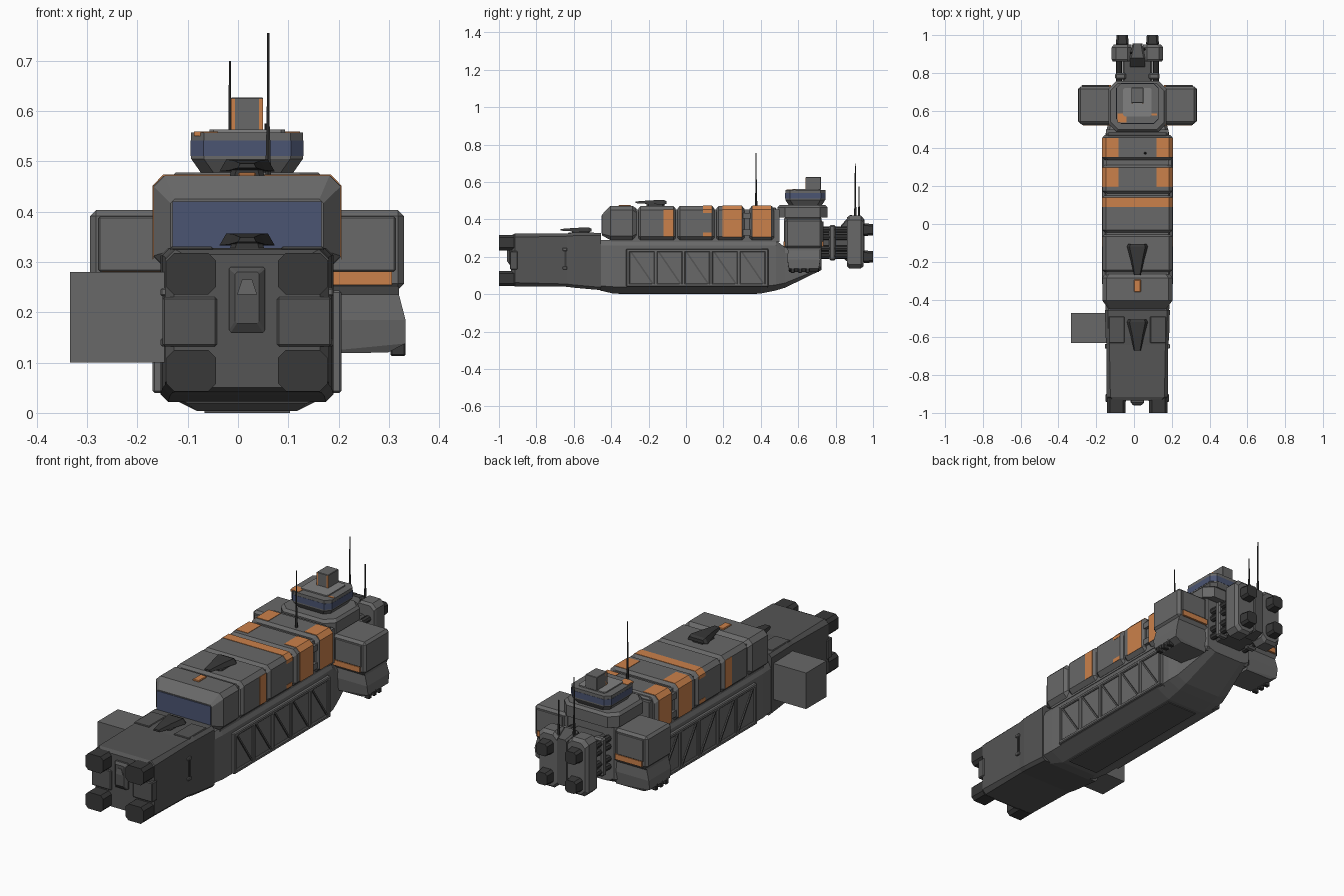
import bpy, bmesh, math
from mathutils import Vector

CX = 0.018  # the ship's own mid-plane; the side crate shifts the overall centre


def material(name, rgb):
    m = bpy.data.materials.new(name)
    m.diffuse_color = (*rgb, 1)
    return m


GREY = material("hull_grey", (0.14, 0.14, 0.14))
MID = material("mid_grey", (0.09, 0.09, 0.09))
DARK = material("dark_grey", (0.04, 0.04, 0.04))
LIGHT = material("light_grey", (0.22, 0.22, 0.22))
ORANGE = material("orange", (0.6, 0.22, 0.07))
BLUE = material("window_blue", (0.07, 0.09, 0.17))


def finish(name, bm, mat):
    bmesh.ops.recalc_face_normals(bm, faces=bm.faces)
    me = bpy.data.meshes.new(name)
    bm.to_mesh(me)
    bm.free()
    me.materials.append(mat)
    ob = bpy.data.objects.new(name, me)
    ob.location.x = CX
    bpy.context.collection.objects.link(ob)
    return ob


def box(name, xs, ys, zs, bevel=0.0, mat=GREY):
    lo, hi = zip(*[(min(r), max(r)) for r in (xs, ys, zs)])
    bm = bmesh.new()
    bmesh.ops.create_cube(bm, size=1)
    for v in bm.verts:
        v.co = [l + (c + 0.5) * (h - l) for c, l, h in zip(v.co, lo, hi)]
    if bevel:
        bmesh.ops.bevel(bm, geom=bm.edges[:], offset=bevel, segments=1, affect='EDGES')
    return finish(name, bm, mat)


def loft(name, rings, mat=GREY):
    bm = bmesh.new()
    vs = [[bm.verts.new(p) for p in r] for r in rings]
    n = len(vs[0])
    for a, b in zip(vs, vs[1:]):
        for i in range(n):
            bm.faces.new((a[i], a[(i + 1) % n], b[(i + 1) % n], b[i]))
    bm.faces.new(vs[0])
    bm.faces.new(vs[-1])
    return finish(name, bm, mat)


def ring(axis, pos, a, b, c):
    """Chamfered rectangle across the given axis."""
    (a0, a1), (b0, b1) = a, b
    pts = [(a0 + c, b0), (a1 - c, b0), (a1, b0 + c), (a1, b1 - c),
           (a1 - c, b1), (a0 + c, b1), (a0, b1 - c), (a0, b0 + c)]
    return [(u, pos, v) if axis == 'y' else (u, v, pos) for u, v in pts]


def rod(name, p, q, r1, r2, sides=8, mat=DARK):
    p, q = Vector(p), Vector(q)
    bm = bmesh.new()
    bmesh.ops.create_cone(bm, cap_ends=True, segments=sides, radius1=r1, radius2=r2, depth=(q - p).length)
    rot = (q - p).to_track_quat('Z', 'Y').to_matrix()
    for v in bm.verts:
        v.co = rot @ v.co + (p + q) / 2
    return finish(name, bm, mat)


# Lower hull: keel-shaped sections along the length
def hull_ring(y, zb, hb, zs, hs, zt):
    half = [(hb, zb), (hs, zs), (hs, zt - 0.03), (hs - 0.015, zt)]
    return [(x, y, z) for x, z in half] + [(-x, y, z) for x, z in reversed(half)]


loft("lower_hull", [hull_ring(*r) for r in (
    (-0.46, 0.02, 0.12, 0.045, 0.168, 0.29), (-0.39, 0.004, 0.1, 0.04, 0.172, 0.29),
    (0.40, 0.004, 0.1, 0.04, 0.172, 0.29), (0.48, 0.02, 0.1, 0.05, 0.168, 0.29),
    (0.53, 0.035, 0.1, 0.06, 0.155, 0.25), (0.725, 0.13, 0.08, 0.14, 0.115, 0.25))])
box("keel_plate", (-0.085, 0.085), (-0.36, 0.38), (0, 0.02), 0, MID)

# Truss panels on both flanks
Y0, CELL = -0.31, 0.148
for s in (-1, 1):
    loft("flank_panel", [[(s * 0.16, y, 0.035), (s * 0.18, y, 0.05), (s * 0.18, y, 0.235), (s * 0.16, y, 0.255)]
                         for y in (Y0 - 0.008, Y0 + 5 * CELL + 0.008)])
    for z in (0.04, 0.225):
        box("flank_rail", (s * 0.165, s * 0.188), (Y0 - 0.01, Y0 + 5 * CELL + 0.01), (z, z + 0.018), 0.004)
    for i in range(6):
        y = Y0 + i * CELL
        box("flank_post", (s * 0.165, s * 0.188), (y - 0.01, y + 0.01), (0.04, 0.243), 0.004)
        if i < 5:
            loft("flank_brace", [[(x, y + 0.01, 0.228), (x, y + 0.02, 0.228), (x, y + CELL - 0.01, 0.056),
                                  (x, y + CELL - 0.02, 0.056)] for x in (s * 0.175, s * 0.186)], MID)

# Front block with corner pods, hatches and central door
loft("front_block", [ring('y', y, (-h, h), (zb, zt), c) for y, h, zb, zt, c in (
    (-0.935, 0.145, 0.05, 0.315, 0.02), (-0.915, 0.163, 0.042, 0.325, 0.02),
    (-0.64, 0.163, 0.04, 0.325, 0.015), (-0.60, 0.168, 0.035, 0.328, 0.015),
    (-0.455, 0.172, 0.022, 0.328, 0.015))], MID)
for s in (-1, 1):
    for z in ((0.043, 0.125), (0.235, 0.318)):
        loft("front_pod", [ring('y', y, sorted((s * 0.062, s * 0.16)), z, 0.015) for y in (-1.0, -0.92)], DARK)
    box("front_cheek", (s * 0.06, s * 0.168), (-0.942, -0.9), (0.132, 0.23), 0.004, MID)
    box("roof_hatch", (s * 0.068, s * 0.152), (-0.63, -0.49), (0.32, 0.331), 0.003, MID)
    for z in (0.14, 0.24):
        box("side_clamp", (s * 0.155, s * 0.172), (-0.66, -0.635), (z - 0.008, z + 0.008), 0.003)
    box("side_rib", (s * 0.155, s * 0.168), (-0.65, -0.64), (0.14, 0.24), 0, DARK)
loft("front_door", [ring('y', y, (-h, h), z, 0.004) for y, h, z in (
    (-0.93, 0.036, (0.16, 0.29)), (-0.945, 0.036, (0.16, 0.29)), (-0.958, 0.024, (0.178, 0.28)))], MID)
loft("front_door_panel", [[(-0.02, y, 0.235), (0.02, y, 0.235), (0.01, y, 0.265), (-0.01, y, 0.265)]
                          for y in (-0.955, -0.961)], GREY)

# Crate hanging on one side only
box("side_crate", (-0.352, -0.16), (-0.63, -0.47), (0.10, 0.28))

# Cab with wide window
loft("cab", [ring('y', y, (-h, h), z, c) for y, h, z, c in (
    (-0.45, 0.152, (0.315, 0.425), 0.008), (-0.405, 0.186, (0.29, 0.472), 0.022),
    (-0.285, 0.186, (0.29, 0.472), 0.022), (-0.265, 0.172, (0.30, 0.458), 0.022))])
box("cab_window", (-0.148, 0.148), (-0.453, -0.44), (0.325, 0.42), 0, BLUE)
box("cab_roof_marker", (-0.018, 0.018), (-0.36, -0.295), (0.468, 0.478), 0.003, ORANGE)

# Cargo modules in a row on an inner core
box("module_core", (-0.165, 0.165), (-0.40, 0.50), (0.28, 0.452))
for y0, y1 in ((-0.255, -0.055), (-0.045, 0.152), (0.162, 0.312), (0.34, 0.47)):
    loft("cargo_module", [ring('y', y, (-h, h), (0.29, 0.456 + (h - 0.172) * 1.1), 0.02) for y, h in (
        (y0, 0.174), (y0 + 0.012, 0.186), (y1 - 0.012, 0.186), (y1, 0.174))])
box("module_end_cap", (-0.16, 0.16), (0.46, 0.485), (0.29, 0.465), 0.008)
for s in (-1, 1):
    for z in (0.33, 0.42):
        box("module_link", (s * 0.15, s * 0.18), (0.30, 0.35), (z - 0.015, z + 0.015))


# Orange bands wrapped over the modules
def band(name, s, y0, y1, inner, z0=0.31):
    prof = [(0.1865, z0), (0.1875, z0), (0.1875, 0.452), (0.167, 0.4735), (inner, 0.4735), (inner, 0.468),
            (0.166, 0.468), (0.184, 0.45)]
    loft(name, [[(s * x, y, z) for x, z in prof] for y in (y0, y1)], ORANGE)


for s in (-1, 1):
    band("orange_band", s, 0.195, 0.30, 0.10, 0.305)
    band("orange_band", s, 0.355, 0.455, 0.10, 0.305)
    band("orange_band", s, 0.09, 0.14, 0.0, 0.435)
    box("orange_side_stripe", (s * 0.18, s * 0.1875), (-0.12, -0.068), (0.31, 0.452), 0, ORANGE)
    box("orange_lower_mark", (s * 0.18, s * 0.1875), (0.09, 0.135), (0.31, 0.33), 0, ORANGE)

# Wedge turrets, wide at the back, narrow nose
for y, z in ((-0.27, 0.472), (-0.67, 0.325)):
    loft("turret_base", [ring('z', z + dz, (-h, h), (y + 0.06, y + 0.155), 0.01)
                         for dz, h in ((-0.005, 0.036), (0.015, 0.03))], DARK)
    loft("turret", [[(-w, y + dy, z + a), (w, y + dy, z + a), (w * 0.75, y + dy, z + b), (-w * 0.75, y + dy, z + b)]
                    for dy, w, a, b in ((0, 0.018, 0.015, 0.024), (0.08, 0.036, 0.01, 0.03),
                                        (0.15, 0.055, 0.008, 0.032), (0.165, 0.048, 0.01, 0.026))], DARK)

# Tower trunk, shoulder and bridge
box("tower_trunk", (-0.142, 0.142), (0.525, 0.725), (0.13, 0.42), 0.015)
loft("tower_shoulder", [ring('z', z, (-h, h), (0.623 - d, 0.623 + d), 0.04) for z, h, d in (
    (0.41, 0.153, 0.133), (0.465, 0.153, 0.133), (0.478, 0.142, 0.122))])
loft("bridge", [ring('z', z, (-h, h), (0.638 - d, 0.638 + d), 0.025) for z, h, d in (
    (0.475, 0.09, 0.088), (0.505, 0.111, 0.107), (0.557, 0.111, 0.107))])
loft("bridge_window", [ring('z', z, (-0.112, 0.112), (0.53, 0.746), 0.025) for z in (0.511, 0.541)], BLUE)
loft("bridge_roof", [ring('z', z, (-0.075, 0.075), (0.57, 0.72), 0.008) for z in (0.555, 0.563)], LIGHT)
box("bridge_roof_mark", (-0.105, -0.058), (0.538, 0.585), (0.55, 0.559), 0, ORANGE)
box("bridge_roof_mark", (0.075, 0.105), (0.575, 0.585), (0.55, 0.559), 0, ORANGE)
box("sensor_box", (-0.032, 0.032), (0.64, 0.722), (0.56, 0.627), 0.002)
for x in (-0.028, 0.028):
    box("sensor_stripe", (x - 0.004, x + 0.004), (0.638, 0.66), (0.563, 0.625), 0, ORANGE)

# Side pods with flared lower skirts and feet
for s in (-1, 1):
    box("side_pod", (s * 0.13, s * 0.312), (0.53, 0.728), (0.245, 0.403), 0.012)
    for y in (0.527, 0.731):
        box("pod_stripe", (s * 0.14, s * 0.288), (y - 0.005, y + 0.005), (0.254, 0.281), 0, ORANGE)
        box("pod_end_frame", (s * 0.15, s * 0.295), (y - 0.004, y + 0.004), (0.281, 0.39), 0.003)
    loft("pod_skirt", [[(s * 0.13, 0.63 - d, zi), (s * x, 0.63 - d, z), (s * x, 0.63 + d, z), (s * 0.13, 0.63 + d, zi)]
                       for zi, x, z, d in ((0.25, 0.302, 0.25, 0.095), (0.235, 0.302, 0.235, 0.085),
                                           (0.185, 0.315, 0.185, 0.088), (0.12, 0.315, 0.138, 0.08),
                                           (0.118, 0.28, 0.12, 0.075))])
    for y in (0.57, 0.61, 0.65):
        box("pod_foot", (s * 0.285, s * 0.315), (y - 0.01, y + 0.01), (0.113, 0.15), 0.003, DARK)

# Tail: pipe connector, drive block, nozzles
box("tail_core", (-0.08, 0.08), (0.71, 0.88), (0.19, 0.36), 0.01, MID)
for s in (-1, 1):
    for z in (0.205, 0.245, 0.305, 0.345):
        rod("tail_pipe", (s * 0.098, 0.715, z), (s * 0.098, 0.87, z), 0.016, 0.016)
    box("tail_bracket", (s * 0.06, s * 0.118), (0.765, 0.80), (0.18, 0.37), 0.008)
    loft("drive_block", [ring('y', y, sorted((s * 0.03, s * h)), z, 0.022) for y, h, z in (
        (0.86, 0.13, (0.15, 0.41)), (0.872, 0.136, (0.138, 0.42)), (0.935, 0.136, (0.138, 0.42)),
        (0.95, 0.125, (0.15, 0.405)))])
    for z in (0.2, 0.345):
        loft("drive_nozzle", [ring('y', y, (s * 0.08 - r, s * 0.08 + r), (z - r, z + r), 0.011)
                              for y, r in ((0.94, 0.026), (0.955, 0.034), (1.0, 0.03))], DARK)
loft("drive_spine", [ring('y', y, (-h, h), z, 0.008) for y, h, z in (
    (0.83, 0.04, (0.2, 0.37)), (0.88, 0.04, (0.16, 0.425)), (0.955, 0.026, (0.17, 0.40)))], MID)

# Antennas: thick foot and thin mast
for x, y, z0, z1 in ((0.042, 0.375, 0.47, 0.755), (-0.034, 0.905, 0.41, 0.70), (0.037, 0.925, 0.41, 0.575)):
    zm = z0 + (z1 - z0) * 0.35
    rod("antenna_foot", (x, y, z0 - 0.01), (x, y, zm), 0.007, 0.004, 6)
    rod("antenna_mast", (x, y, zm), (x, y, z1), 0.0035, 0.0025, 6)
